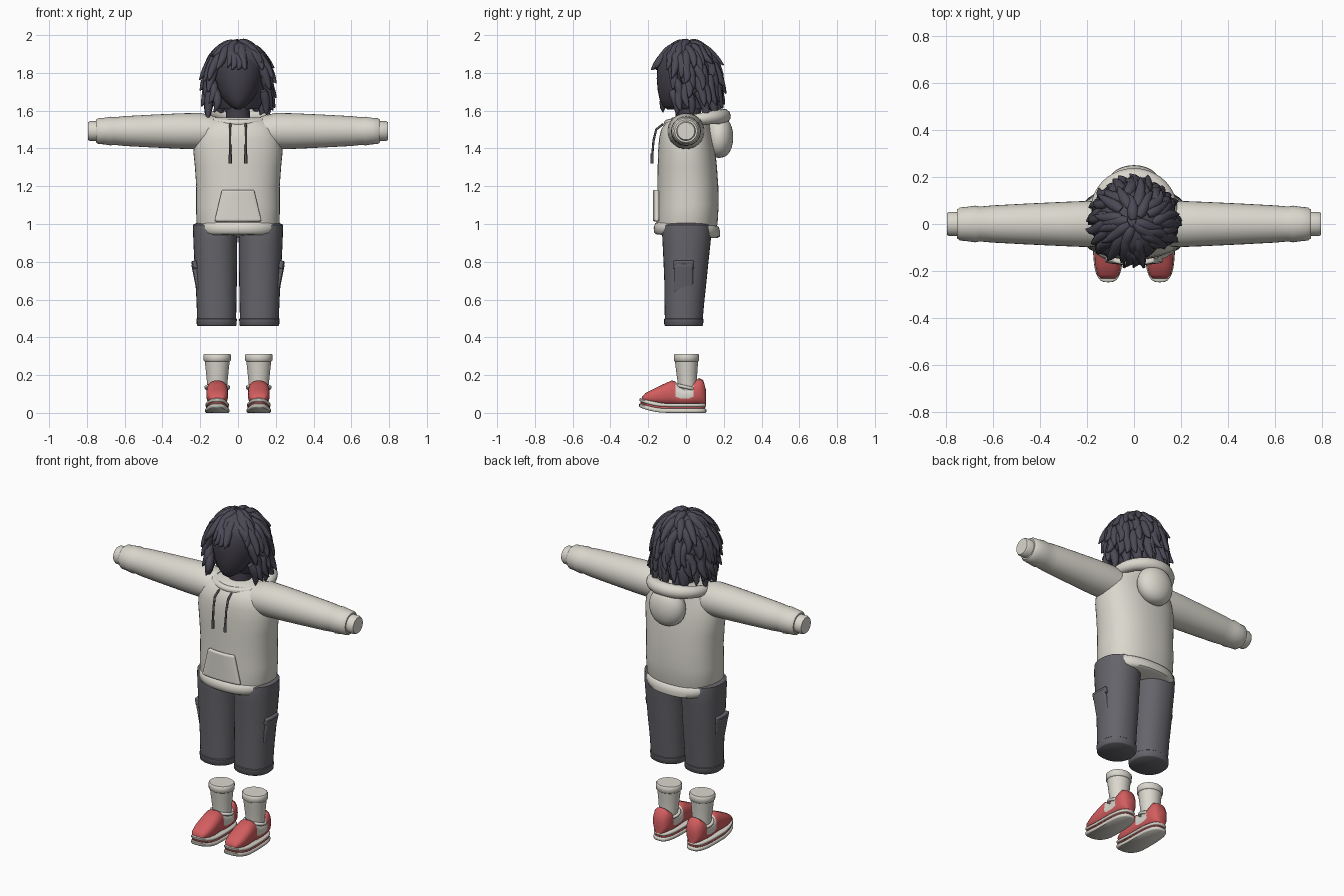
import bpy, bmesh, math, random
from math import sin, cos, pi, radians
from mathutils import Vector

random.seed(4)
if "Cube" in bpy.data.objects:
    bpy.data.objects.remove(bpy.data.objects["Cube"], do_unlink=True)


def material(name, rgb):
    m = bpy.data.materials.new(name)
    m.use_nodes = True
    m.diffuse_color = (*rgb, 1)
    bsdf = next(n for n in m.node_tree.nodes if n.type == 'BSDF_PRINCIPLED')
    bsdf.inputs["Base Color"].default_value = (*rgb, 1)
    return m


HAIR = material("hair_charcoal", (0.07, 0.066, 0.09))
FACE = material("face_dark", (0.055, 0.05, 0.066))
CLOTH = material("cream_cloth", (0.7, 0.68, 0.61))
PANTS = material("trouser_grey", (0.13, 0.128, 0.145))
CORD = material("cord_grey", (0.09, 0.09, 0.095))
RED = material("shoe_red", (0.65, 0.11, 0.115))


def smooth(obj, angle=50):
    bpy.ops.object.select_all(action='DESELECT')
    obj.select_set(True)
    bpy.context.view_layer.objects.active = obj
    if obj.type == 'CURVE':
        bpy.ops.object.convert(target='MESH')
        obj = bpy.context.object
    bpy.ops.object.shade_smooth_by_angle(angle=radians(angle))
    return obj


def finish(name, bm, *mats):
    bmesh.ops.recalc_face_normals(bm, faces=bm.faces[:])
    me = bpy.data.meshes.new(name)
    bm.to_mesh(me)
    bm.free()
    for m in mats:
        me.materials.append(m)
    obj = bpy.data.objects.new(name, me)
    bpy.context.collection.objects.link(obj)
    return smooth(obj)


def loft(name, rings, mats, axis='z', side=1, power=2, n=32, shape=None, rule=None):
    """Skin rings of (position, centre a, centre b, radius a, radius b) along an axis."""
    bm = bmesh.new()
    loops = []
    for t, ca, cb, ra, rb in rings:
        loop = []
        for i in range(n):
            c, s = cos(2 * pi * i / n), sin(2 * pi * i / n)
            a = ca + ra * math.copysign(abs(c) ** (2 / power), c)
            b = cb + rb * math.copysign(abs(s) ** (2 / power), s)
            p = Vector({'x': (t, a, b), 'y': (a, t, b), 'z': (a, b, t)}[axis])
            if shape:
                p = shape(p)
            p.x *= side
            loop.append(bm.verts.new(p))
        loops.append(loop)
    for lo, hi in zip(loops, loops[1:]):
        for i in range(n):
            j = (i + 1) % n
            bm.faces.new((lo[i], lo[j], hi[j], hi[i]))
    bm.faces.new(loops[0])
    bm.faces.new(loops[-1])
    if rule:
        for f in bm.faces:
            f.material_index = rule(f.calc_center_median())
    return finish(name, bm, *mats)


def tubes(name, paths, depth, mat, closed=False, res=2):
    """Round tubes along paths of (point, radius factor)."""
    cu = bpy.data.curves.new(name, 'CURVE')
    cu.dimensions = '3D'
    cu.bevel_depth = depth
    cu.bevel_resolution = res
    cu.use_fill_caps = not closed
    for path in paths:
        sp = cu.splines.new('POLY')
        sp.points.add(len(path) - 1)
        sp.use_cyclic_u = closed
        for pt, (co, r) in zip(sp.points, path):
            pt.co = (*co, 1)
            pt.radius = r
    cu.materials.append(mat)
    obj = bpy.data.objects.new(name, cu)
    bpy.context.collection.objects.link(obj)
    return smooth(obj)


def plate(name, place, mat, thick, n=8):
    """Padded patch whose grid points come from place(u, v), u and v in -1..1."""
    bm = bmesh.new()
    g = [[bm.verts.new(place(2 * i / n - 1, 2 * j / n - 1)) for i in range(n + 1)] for j in range(n + 1)]
    for j in range(n):
        for i in range(n):
            bm.faces.new((g[j][i], g[j][i + 1], g[j + 1][i + 1], g[j + 1][i]))
    obj = finish(name, bm, mat)
    so = obj.modifiers.new("thickness", 'SOLIDIFY')
    so.thickness, so.offset = thick, 0
    be = obj.modifiers.new("soft_edge", 'BEVEL')
    be.width, be.segments = thick * 0.3, 2
    return obj


# Hooded top: body, hem band, collar roll, hanging hood
loft("hoodie_body", [(0.96, 0, 0, 0.205, 0.155), (1.0, 0, 0.005, 0.22, 0.162), (1.1, 0, 0.01, 0.222, 0.163),
     (1.2, 0, 0.01, 0.221, 0.161), (1.3, 0, 0.007, 0.228, 0.157), (1.38, 0, 0.004, 0.236, 0.152),
     (1.45, 0, 0, 0.23, 0.143), (1.5, 0, 0, 0.215, 0.132), (1.54, 0, 0.01, 0.185, 0.115),
     (1.565, 0, 0.03, 0.15, 0.1)], [CLOTH], power=2.3, n=48)
loft("hoodie_hem", [(0.935, 0, 0.005, 0.195, 0.16), (0.945, 0, 0.005, 0.21, 0.174), (0.97, 0, 0.005, 0.219, 0.176),
     (0.995, 0, 0.005, 0.22, 0.168), (1.0, 0, 0.005, 0.215, 0.16)], [CLOTH], power=2.3, n=48,
     shape=lambda p: Vector((p.x, p.y, p.z - 0.06 * p.y)))
collar = []
for i in range(40):
    a = 2 * pi * i / 40
    collar.append(((0.155 * cos(a), 0.05 + 0.148 * sin(a), 1.553 + 0.018 * sin(a)), 0.8 + 0.3 * sin(a)))
tubes("hood_collar", [collar], 0.036, CLOTH, closed=True, res=4)
bag = []
for i in range(13):
    a = pi * (i + 0.15) / 12.3 - pi / 2
    bag.append((1.46 + 0.11 * sin(a), 0, 0.175, 0.11 * cos(a) ** 0.9, 0.075 * cos(a) ** 0.8))
loft("hood_bag", bag, [CLOTH])


def front_y(x):
    return 0.008 - 0.165 * (1 - (abs(x) / 0.222) ** 2.3) ** (1 / 2.3)


plate("front_pocket", lambda u, v: (u * (0.104 - 0.02 * v), front_y(u * 0.1) - 0.007, 1.097 + 0.083 * v),
      CLOTH, 0.022, 12)
for s, name in ((1, "left"), (-1, "right")):
    cord = [((s * 0.04, -0.12, 1.53), 1), ((s * 0.043, -0.158, 1.5), 1), ((s * 0.042, -0.172, 1.44), 1),
            ((s * 0.041, -0.178, 1.37), 1), ((s * 0.041, -0.179, 1.369), 1.4), ((s * 0.041, -0.18, 1.32), 1.4)]
    tubes(name + "_drawstring", [cord], 0.006, CORD)

    # Sleeve with gathered cuff and wrist stub
    loft(name + "_sleeve", [(0.12, 0, 1.485, 0.095, 0.085), (0.2, 0, 1.492, 0.098, 0.096),
         (0.3, 0, 1.492, 0.094, 0.094), (0.45, 0, 1.492, 0.087, 0.087), (0.6, 0, 1.492, 0.079, 0.079),
         (0.655, 0, 1.492, 0.074, 0.073), (0.675, 0, 1.492, 0.078, 0.076), (0.71, 0, 1.492, 0.073, 0.07),
         (0.74, 0, 1.492, 0.07, 0.069), (0.752, 0, 1.492, 0.06, 0.06)], [CLOTH], 'x', s)
    loft(name + "_cuff", [(0.74, 0, 1.492, 0.052, 0.052), (0.785, 0, 1.492, 0.052, 0.052),
         (0.795, 0, 1.492, 0.046, 0.046)], [CLOTH], 'x', s)

    # Cropped trouser leg, turned hem and cargo pocket
    loft(name + "_trouser_leg", [(0.49, 0.113, -0.012, 0.103, 0.1), (0.6, 0.114, -0.008, 0.106, 0.106),
         (0.7, 0.116, -0.003, 0.11, 0.112), (0.8, 0.118, 0, 0.113, 0.119), (0.9, 0.12, 0.003, 0.116, 0.127),
         (0.96, 0.12, 0.004, 0.118, 0.131), (0.995, 0.121, 0.004, 0.118, 0.125), (1.005, 0.12, 0.004, 0.1, 0.11)],
         [PANTS], side=s, power=2.2)
    loft(name + "_trouser_hem", [(0.46, 0.113, -0.012, 0.1, 0.097), (0.465, 0.113, -0.012, 0.105, 0.103),
         (0.497, 0.113, -0.012, 0.107, 0.104), (0.503, 0.113, -0.012, 0.1, 0.097)], [PANTS], side=s, power=2.2)

    def on_leg(u, v, z, h, w, lift):
        return (s * (0.219 + lift + 0.02 * v * h / 0.1 - 0.006 * u * u), -0.012 + w * u, z + h * v)

    plate(name + "_cargo_pocket", lambda u, v: on_leg(u, v, 0.715, 0.075, 0.048, 0.003), PANTS, 0.022)
    plate(name + "_cargo_flap", lambda u, v: on_leg(u, v, 0.785, 0.02, 0.054, 0.014), PANTS, 0.022)

    # Sock
    loft(name + "_sock", [(0.1, 0.11, 0.01, 0.052, 0.05), (0.15, 0.11, 0.007, 0.053, 0.05),
         (0.22, 0.11, 0.004, 0.06, 0.056), (0.275, 0.11, 0.003, 0.066, 0.062)], [CLOTH], side=s)
    loft(name + "_sock_band", [(0.272, 0.11, 0.003, 0.066, 0.062), (0.277, 0.11, 0.003, 0.072, 0.067),
         (0.306, 0.11, 0.003, 0.073, 0.067), (0.312, 0.11, 0.003, 0.068, 0.062)], [CLOTH], side=s)

    # Sneaker: layered sole with toe spring, red upper, ankle rim
    def spring(p):
        return Vector((p.x, p.y, p.z + 1.4 * max(0, -p.y - 0.1) ** 2))

    for part, z0, z1, rx, ry, mat in (("outsole", 0, 0.022, 0.064, 0.178, CLOTH),
                                      ("sole_stripe", 0.02, 0.034, 0.06, 0.172, RED),
                                      ("midsole", 0.032, 0.05, 0.063, 0.177, CLOTH)):
        loft(name + "_" + part, [(z0, 0.11, -0.07, rx - 0.005, ry - 0.005), (z0 + 0.005, 0.11, -0.07, rx, ry),
             (z1 - 0.005, 0.11, -0.07, rx, ry), (z1, 0.11, -0.07, rx - 0.005, ry - 0.005)],
             [mat], side=s, power=3, shape=spring)
    upper = []
    for y, top, w in ((-0.232, 0.085, 0.03), (-0.215, 0.105, 0.045), (-0.17, 0.128, 0.056), (-0.12, 0.152, 0.058),
                      (-0.075, 0.172, 0.056), (-0.055, 0.165, 0.055), (-0.03, 0.14, 0.056), (0.015, 0.14, 0.057),
                      (0.04, 0.165, 0.057), (0.07, 0.185, 0.054), (0.092, 0.172, 0.044), (0.106, 0.12, 0.025)):
        low = 0.04 + 1.2 * max(0, -y - 0.1) ** 2
        upper.append((y, 0.11, (top + low) / 2, w, (top - low) / 2))
    loft(name + "_shoe_upper", upper, [RED, CLOTH], 'y', s, power=2.5,
         rule=lambda c: int(-0.06 < c.y < 0.03 and c.z > 0.08))
    rim = [((s * (0.11 + 0.06 * cos(a)), 0.005 + 0.052 * sin(a), 0.135 - 0.012 * sin(a)), 1)
           for a in (2 * pi * i / 24 for i in range(24))]
    tubes(name + "_shoe_rim", [rim], 0.009, CLOTH, closed=True)

# Head and neck
loft("neck", [(1.5, 0, 0.02, 0.07, 0.065), (1.6, 0, 0.02, 0.062, 0.06), (1.72, 0, 0.02, 0.06, 0.06)], [FACE])
loft("face", [(1.607, 0, -0.07, 0.015, 0.03), (1.625, 0, -0.055, 0.045, 0.07), (1.66, 0, -0.035, 0.08, 0.105),
     (1.71, 0, -0.02, 0.11, 0.13), (1.77, 0, -0.01, 0.128, 0.145), (1.83, 0, -0.005, 0.132, 0.147),
     (1.89, 0, 0, 0.12, 0.13), (1.94, 0, 0, 0.08, 0.09), (1.96, 0, 0, 0.03, 0.03)], [FACE])
loft("scalp", [(1.61, 0, 0.06, 0.11, 0.09), (1.66, 0, 0.05, 0.135, 0.115), (1.76, 0, 0.03, 0.153, 0.132),
     (1.84, 0, 0.012, 0.155, 0.147), (1.9, 0, 0.002, 0.13, 0.132), (1.945, 0, 0, 0.085, 0.09),
     (1.965, 0, 0, 0.03, 0.03)], [HAIR])


# Hair locks laid in rows over the scalp, tips flicking out
def scalp_point(polar, azimuth, flick):
    r = 0.158 * (sin(polar) if polar < pi / 2 else 1) * (1 + flick)
    z = 1.77 + (0.19 * cos(polar) if polar < pi / 2 else -0.165 * (polar - pi / 2))
    return Vector((r * cos(azimuth), 0.008 + r * sin(azimuth), z))


locks = []
thickness = (0.7, 1.0, 1.05, 1.0, 0.85, 0.6, 0.12)
for start, count, length in ((6, 7, 42), (24, 13, 44), (44, 18, 46), (64, 22, 46), (86, 24, 48), (108, 24, 50)):
    for i in range(count):
        az = 2 * pi * (i + random.uniform(-0.3, 0.3)) / count
        off_front = abs((az + pi / 2 + pi) % (2 * pi) - pi)
        p0 = start + random.uniform(-5, 5)
        p1 = p0 + length * random.uniform(0.85, 1.15)
        if off_front < radians(47):
            if start > 50:
                continue
            p1 = min(p1, 76)
        curl = random.uniform(-0.28, 0.28)
        flick = random.uniform(0.12, 0.32) if start < 100 else random.uniform(0.0, 0.2)
        path = []
        for k, w in enumerate(thickness):
            t = k / (len(thickness) - 1)
            bend = curl * sin(t * pi * 0.8) + 0.1 * t
            path.append((scalp_point(radians(p0 + (p1 - p0) * t), az + bend, flick * t * t), w))
        locks.append(path)
tubes("hair_locks", locks, 0.024, HAIR)
